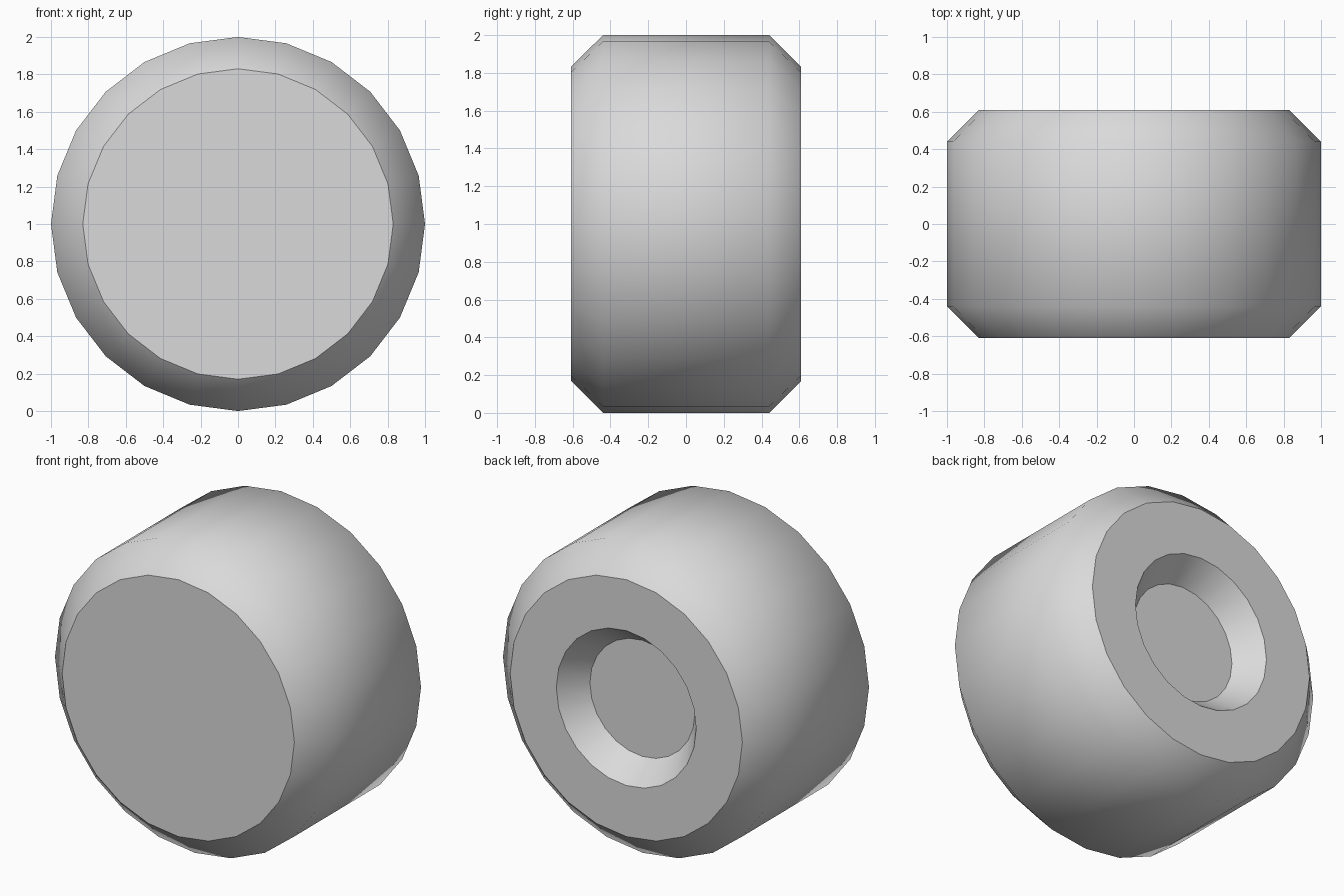
import bpy
import bmesh
from math import sin, cos, tau

cube = bpy.data.objects.get("Cube")
if cube:
    bpy.data.objects.remove(cube, do_unlink=True)

SIDES = 24
# (y, radius, crease on this ring) from the front cap round to the recess floor
PROFILE = [
    (-0.61, 0.83, True),
    (-0.44, 1.0, False),
    (0.44, 1.0, False),
    (0.61, 0.83, True),
    (0.61, 0.5, True),
    (0.445, 0.375, True),
]

# Plain grey material
grey = bpy.data.materials.new("light grey")
grey.use_nodes = True
colour = (0.7, 0.7, 0.7, 1)
grey.diffuse_color = colour
grey.node_tree.nodes["Principled BSDF"].inputs["Base Color"].default_value = colour

# Wheel: rings of the profile joined around the y axis
bm = bmesh.new()
rings = []
for y, radius, _ in PROFILE:
    angles = [tau * i / SIDES for i in range(SIDES)]
    rings.append([bm.verts.new((radius * sin(a), y, 1 + radius * cos(a))) for a in angles])

for a, b in zip(rings, rings[1:]):
    for i in range(SIDES):
        j = (i + 1) % SIDES
        bm.faces.new((a[i], a[j], b[j], b[i]))

# Front cap and recess floor
bm.faces.new(rings[0])
bm.faces.new(rings[-1])
bmesh.ops.recalc_face_normals(bm, faces=bm.faces)

# Smooth tread and recess wall, crisp rims
for face in bm.faces:
    face.smooth = True
for ring, (_, _, crease) in zip(rings, PROFILE):
    for i in range(SIDES):
        bm.edges.get((ring[i], ring[i - 1])).smooth = not crease

mesh = bpy.data.meshes.new("wheel")
bm.to_mesh(mesh)
bm.free()
mesh.materials.append(grey)
wheel = bpy.data.objects.new("wheel", mesh)
bpy.context.collection.objects.link(wheel)
